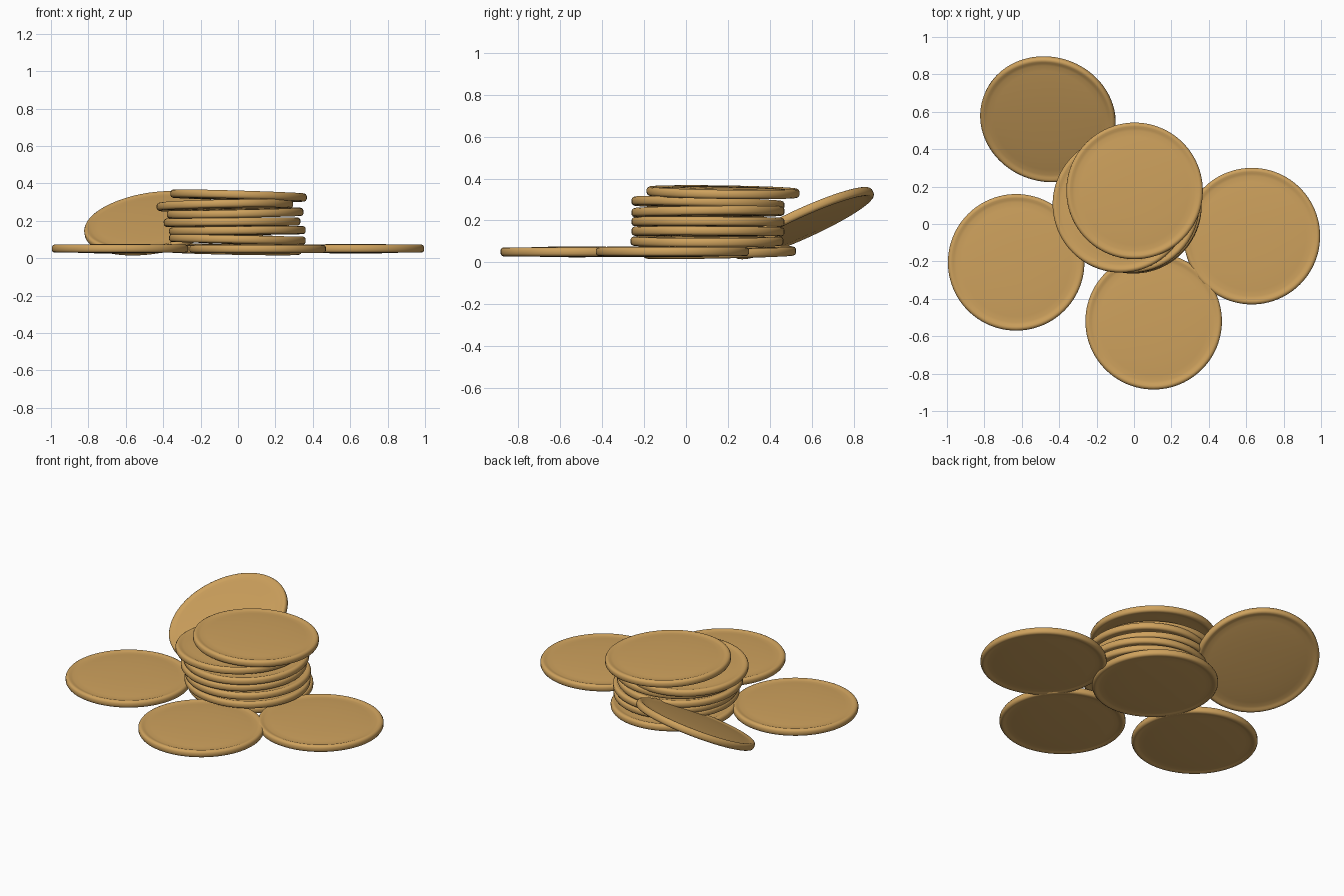
import bpy
import bmesh
import math
from mathutils import Matrix, Vector

cube = bpy.data.objects.get("Cube")
if cube:
    bpy.data.objects.remove(cube, do_unlink=True)

SEGMENTS = 96

# Upper half of the coin section (radius, height): domed face, groove, raised rim
HALF = [(0, .026), (.12, .025), (.22, .022), (.29, .018), (.32, .0155),
        (.334, .0175), (.344, .0212), (.352, .0215), (.36, .0175), (.365, .009)]

gold = bpy.data.materials.new("worn gold")
gold.use_nodes = True
gold.diffuse_color = (.62, .36, .11, 1)
gold.node_tree.nodes["Principled BSDF"].inputs["Base Color"].default_value = (.62, .36, .11, 1)


def make_coin_mesh():
    """Spin the mirrored half section into a two-sided coin."""
    bm = bmesh.new()
    section = HALF + [(r, -z) for r, z in reversed(HALF)]
    verts = [bm.verts.new((r, 0, z)) for r, z in section]
    edges = [bm.edges.new(pair) for pair in zip(verts, verts[1:])]
    bmesh.ops.spin(bm, geom=verts + edges, cent=(0, 0, 0), axis=(0, 0, 1),
                   angle=math.tau, steps=SEGMENTS, use_merge=True)
    bmesh.ops.remove_doubles(bm, verts=bm.verts, dist=.0001)
    bmesh.ops.recalc_face_normals(bm, faces=bm.faces)
    for face in bm.faces:
        face.smooth = True
    mesh = bpy.data.meshes.new("coin")
    bm.to_mesh(mesh)
    bm.free()
    mesh.materials.append(gold)
    return mesh


coin_mesh = make_coin_mesh()


def place_coin(name, centre, slope=(0, 0)):
    """Place a coin whose face rises by slope along x and y."""
    normal = Vector((-slope[0], -slope[1], 1)).normalized()
    turn = Vector((0, 0, 1)).rotation_difference(normal).to_matrix().to_4x4()
    obj = bpy.data.objects.new(name, coin_mesh)
    obj.matrix_world = Matrix.Translation(centre) @ turn
    bpy.context.collection.objects.link(obj)


# Loose coins lying flat
place_coin("loose_coin_left", (.63, -.065, .051))
place_coin("loose_coin_front", (.105, -.52, .05))
place_coin("loose_coin_right", (-.63, -.205, .051))

# Coin leaning against the back of the pile
place_coin("leaning_coin", (-.46, .56, .187), (.16, .455))

# Uneven stack, bottom to top
stack = [((-.025, .16, .047), (-.02, .02)),
         ((-.003, .1, .101), (-.02, 0)),
         ((-.003, .105, .147), (.01, -.005)),
         ((-.032, .105, .193), (.01, -.005)),
         ((-.015, .105, .241), (.02, .01)),
         ((-.07, .105, .282), (.02, -.03)),
         ((.003, .177, .335), (-.03, -.015))]
for i, (centre, slope) in enumerate(stack):
    place_coin(f"stack_coin_{i + 1}", centre, slope)
